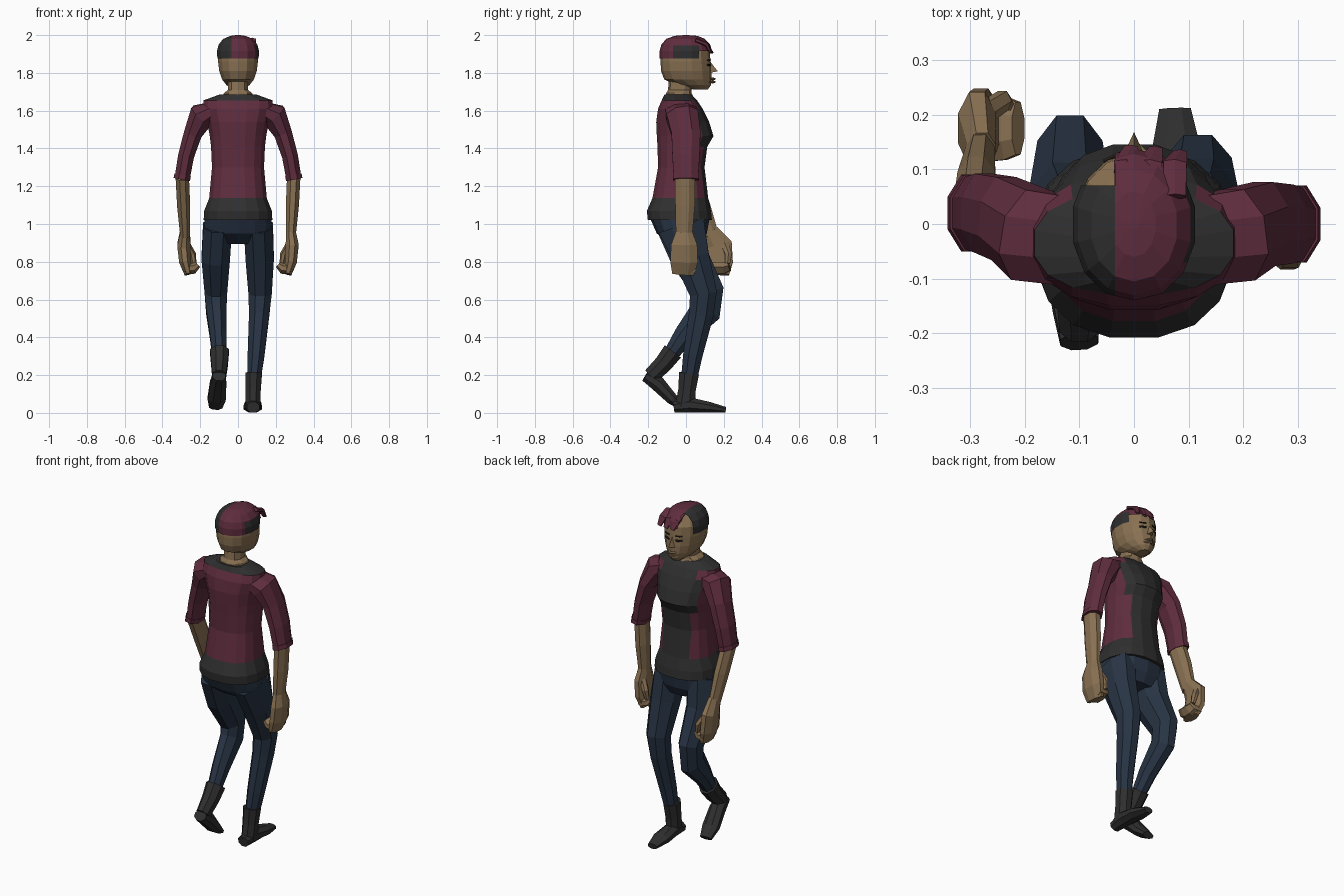
import bpy, bmesh, math
from mathutils import Vector


def mat(name, c):
    m = bpy.data.materials.new(name)
    m.diffuse_color = (*c, 1)
    return m


MAROON = mat("maroon cloth", (0.115, 0.026, 0.048))
BLACK = mat("charcoal", (0.028, 0.028, 0.028))
NAVY = mat("navy denim", (0.021, 0.034, 0.058))
SKIN = mat("skin", (0.25, 0.165, 0.085))
DARK = mat("dark features", (0.02, 0.014, 0.012))


def finish(name, bm, mats, rule=None):
    bmesh.ops.recalc_face_normals(bm, faces=bm.faces)
    me = bpy.data.meshes.new(name)
    if rule:
        for f in bm.faces:
            f.material_index = rule(f.calc_center_median())
    bm.to_mesh(me)
    bm.free()
    for m in mats:
        me.materials.append(m)
    ob = bpy.data.objects.new(name, me)
    bpy.context.collection.objects.link(ob)
    return ob


def bridge(bm, rings, caps=(True, True)):
    rings = [[bm.verts.new(p) for p in r] for r in rings]
    n = len(rings[0])
    for a, b in zip(rings, rings[1:]):
        for i in range(n):
            bm.faces.new((a[i], a[(i + 1) % n], b[(i + 1) % n], b[i]))
    for use, r in zip(caps, (rings[0], rings[-1])):
        if use:
            bm.faces.new(r)


def stack(rows, n=16, power=0.85, cx=0, caps=(True, True)):
    """Horizontal rings, each row = z, half width, back y, front y."""
    bm = bmesh.new()
    rings = []
    for z, w, yb, yf in rows:
        ring = []
        for i in range(n):
            t = 2 * math.pi * (i + 0.5) / n
            c, s = math.cos(t), math.sin(t)
            x = math.copysign(abs(c) ** power, c) * w
            y = math.copysign(abs(s) ** power, s) * (yf - yb) / 2
            ring.append((cx + x, (yb + yf) / 2 + y, z))
        rings.append(ring)
    bridge(bm, rings, caps)
    return bm


def tube(name, pts, m, ref=(1, 0, 0), n=8):
    """Limb along a path, each point = x, y, z, radius along ref, other radius."""
    bm = bmesh.new()
    P = [Vector(p[:3]) for p in pts]
    rings = []
    for i, p in enumerate(pts):
        d = (P[min(i + 1, len(P) - 1)] - P[max(i - 1, 0)]).normalized()
        u = Vector(ref)
        u = (u - d * u.dot(d)).normalized()
        v = d.cross(u)
        rings.append([P[i] + u * p[3] * math.cos(t) * 1.04 + v * p[4] * math.sin(t) * 1.04
                      for t in [2 * math.pi * (k + 0.5) / n for k in range(n)]])
    bridge(bm, rings)
    return finish(name, bm, [m])


def cut(bm, co, no):
    bmesh.ops.bisect_plane(bm, geom=bm.verts[:] + bm.edges[:] + bm.faces[:],
                           plane_co=co, plane_no=no)


# Torso: dark shirt with an open maroon jacket
bm = stack([(1.02, .185, -.205, .14), (1.07, .182, -.21, .135), (1.137, .155, -.18, .12),
            (1.30, .14, -.15, .10), (1.41, .145, -.153, .115), (1.465, .152, -.157, .148),
            (1.54, .165, -.16, .125), (1.61, .19, -.15, .09), (1.655, .185, -.13, .06),
            (1.685, .10, -.115, .03)])
for x in (-.09, .09):
    cut(bm, (x, 0, 0), (1, 0, 0))


def jacket(c):
    if not 1.137 < c.z < 1.655:
        return 1
    if c.y < -.02:
        return 0
    return 0 if abs(c.x) > (.09 if c.z < 1.42 else .135) else 1


finish("torso", bm, [MAROON, BLACK], jacket)

# Neck and its base
finish("neck", stack([(1.66, .09, -.11, .045), (1.693, .078, -.105, .03),
                      (1.71, .055, -.095, .03), (1.78, .055, -.09, .05)], 10), [SKIN])

# Head
finish("head", stack([(1.712, .03, .04, .115), (1.735, .062, -.05, .132), (1.765, .086, -.115, .135),
                      (1.81, .102, -.132, .135), (1.86, .108, -.135, .13), (1.92, .106, -.132, .125),
                      (1.965, .08, -.105, .09), (1.985, .04, -.06, .05)], 14, .95), [SKIN])

# Nose, lips and eyes
bm = bmesh.new()
v = [bm.verts.new(p) for p in ((0, .125, 1.865), (-.02, .125, 1.80), (.02, .125, 1.80), (0, .168, 1.808))]
for f in ((0, 1, 3), (0, 3, 2), (1, 2, 3), (0, 2, 1)):
    bm.faces.new([v[i] for i in f])
finish("nose", bm, [SKIN])
for i, z in enumerate((1.752, 1.768)):
    tube("lip_%d" % i, [(-.03, .118, z, .008, .006), (0, .145, z, .012, .007), (.03, .118, z, .008, .006)],
         SKIN, (0, 1, 0), 6)
for s in (-1, 1):
    for nm, z, h in (("eye", 1.842, .006), ("brow", 1.868, .004)):
        tube("%s_%d" % (nm, s), [(s * .022, .13, z, .004, h), (s * .056, .114, z, .004, h)], DARK, (0, 1, 0), 6)

# Hair: shaved dark sides, maroon sweep over the top and right
bm = stack([(1.875, .112, -.14, .135), (1.915, .114, -.14, .138), (1.95, .105, -.13, .128),
            (1.98, .08, -.105, .10), (1.996, .04, -.06, .06), (2.0, .01, -.01, .01)], 14, .95,
           caps=(False, True))
for co, no in (((-.035, 0, 0), (1, 0, 0)), ((0, .07, 0), (0, 1, 0)), ((0, -.07, 0), (0, 1, 0)),
               ((0, 0, 1.945), (0, 0, 1))):
    cut(bm, co, no)


def bald(c):
    if c.y > .07:
        return c.x < -.035 or c.z < 1.913
    return c.z < 1.885 and c.y > -.07


bmesh.ops.delete(bm, geom=[f for f in bm.faces if bald(f.calc_center_median())], context='FACES')


def dye(c):
    if c.x < -.035:
        return 1
    return 0 if c.z > 1.945 or c.y > .07 or c.y < -.07 else 1


finish("hair", bm, [MAROON, BLACK], dye)
# Fringe locks
for i, x in enumerate((-.015, .03, .075)):
    tube("fringe_%d" % i, [(x, .05, 1.975, .022, .012), (x, .11, 1.95, .024, .012),
                           (x + .01, .142 - .15 * abs(x), 1.905, .014, .006)], MAROON, (1, 0, 0), 6)

# Arms: s = side, e = cuff y, then forearm/hand shift
for s, nm, e, w, h in ((1, "right", 0, -.01, -.01), (-1, "left", .02, .13, .175)):
    Y = (0, 1, 0)
    tube(nm + "_sleeve", [(s * .13, -.03, 1.60, .085, .05), (s * .19, -.02, 1.575, .088, .072),
                          (s * .238, e / 2, 1.48, .08, .05), (s * .275, e, 1.36, .075, .044),
                          (s * .295, e, 1.245, .068, .042)], MAROON, Y)
    tube(nm + "_cuff", [(s * .293, e, 1.26, .072, .046), (s * .298, e, 1.235, .073, .046)], MAROON, Y)
    m = (e + w) / 2
    tube(nm + "_forearm", [(s * .295, e - .005, 1.25, .055, .037), (s * .288, m, 1.1, .054, .036),
                           (s * .28, w, .94, .045, .027)], SKIN, Y)
    tube(nm + "_hand", [(s * .28, w, .96, .045, .027), (s * .287, h, .89, .072, .036),
                        (s * .28, h, .80, .076, .033), (s * .262, h - .005, .735, .06, .022)], SKIN, Y)
    tube(nm + "_fingers", [(s * .28, h, .765, .065, .035), (s * .235, h, .765, .06, .03),
                           (s * .212, h, .785, .05, .018)], SKIN, Y)
    tube(nm + "_thumb", [(s * .27, h + .03, .89, .022, .018), (s * .24, h + .05, .84, .02, .017),
                         (s * .232, h + .045, .79, .014, .012)], SKIN, Y, 6)

# Trousers
finish("hips", stack([(.895, .12, -.08, .08), (.95, .185, -.155, .11), (1.03, .18, -.19, .125)], 14), [NAVY])
tube("right_trouser_leg", [(.108, -.025, .99, .08, .13), (.115, .03, .82, .078, .098),
                           (.117, .092, .63, .064, .075), (.112, .08, .52, .056, .068),
                           (.095, .035, .30, .046, .053), (.085, .018, .19, .038, .045)], NAVY)
tube("left_trouser_leg", [(-.108, -.03, .99, .08, .13), (-.118, .02, .82, .078, .105),
                          (-.117, .12, .64, .062, .085), (-.115, .105, .54, .056, .085),
                          (-.105, -.01, .41, .046, .058), (-.10, -.08, .31, .038, .042)], NAVY)

# Boots: planted right foot, lifted left foot
tube("right_boot_shaft", [(.083, .016, .21, .046, .055), (.08, .005, .12, .042, .048),
                          (.08, -.005, .03, .04, .055)], BLACK)
tube("right_boot_foot", [(.08, -.065, .03, .034, .03), (.08, .02, .042, .044, .042),
                         (.078, .12, .03, .05, .03), (.075, .21, .016, .03, .016)], BLACK)
tube("left_boot_shaft", [(-.098, -.07, .325, .052, .056), (-.098, -.12, .26, .046, .05),
                         (-.10, -.185, .195, .038, .045)], BLACK)
tube("left_boot_foot", [(-.10, -.215, .195, .036, .03), (-.105, -.15, .155, .045, .042),
                        (-.113, -.075, .075, .05, .032), (-.118, -.02, .03, .036, .018)], BLACK)
